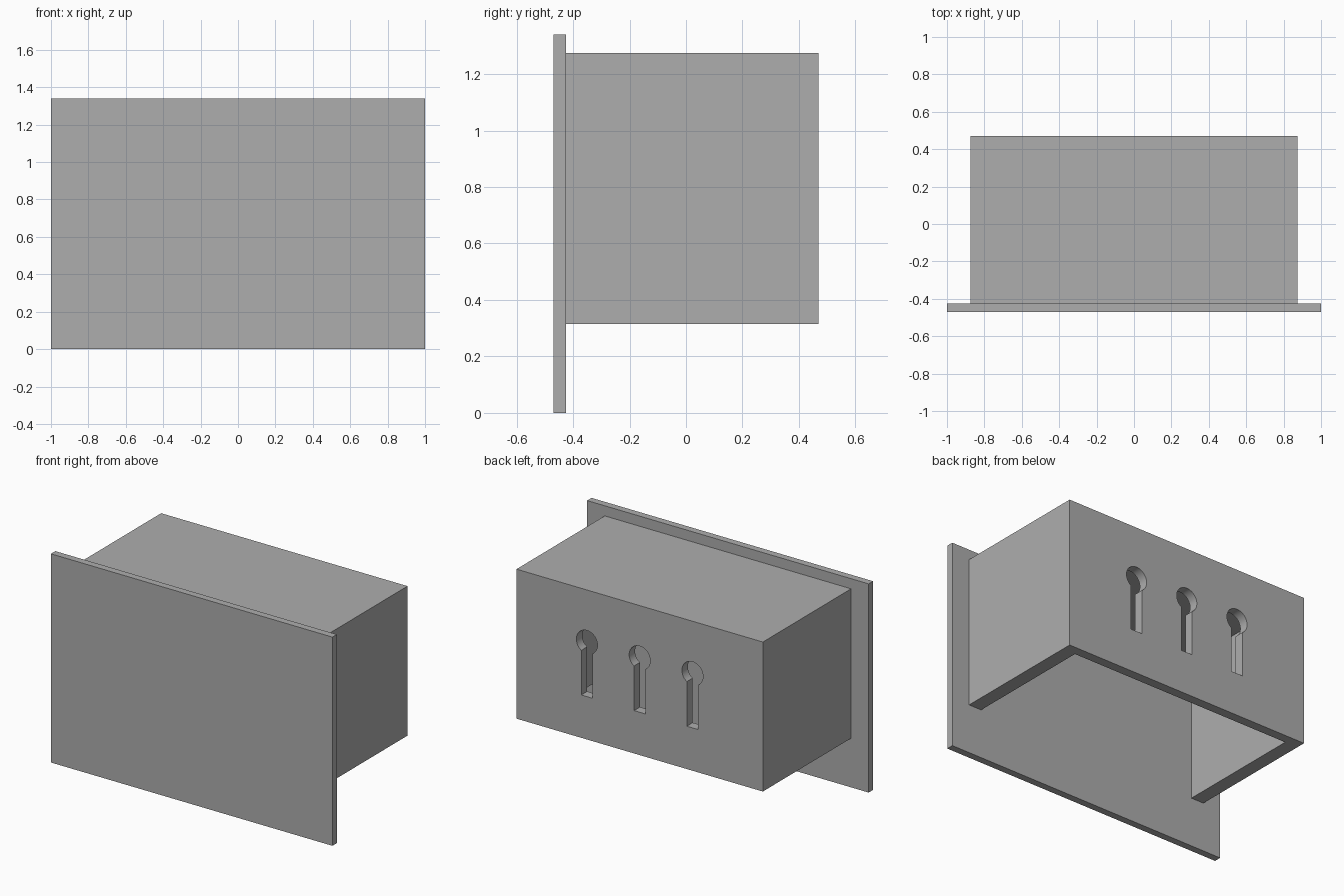
import bpy
import bmesh
import math
from mathutils import Matrix, Vector

cube = bpy.data.objects.get("Cube")
if cube:
    bpy.data.objects.remove(cube, do_unlink=True)

grey = bpy.data.materials.new("plain grey")
grey.use_nodes = True
grey.diffuse_color = (0.42, 0.42, 0.42, 1)
grey.node_tree.nodes["Principled BSDF"].inputs["Base Color"].default_value = grey.diffuse_color


def make_object(name, bm):
    bmesh.ops.recalc_face_normals(bm, faces=bm.faces)
    mesh = bpy.data.meshes.new(name)
    bm.to_mesh(mesh)
    bm.free()
    mesh.materials.append(grey)
    obj = bpy.data.objects.new(name, mesh)
    bpy.context.collection.objects.link(obj)
    return obj


def box(name, low, high):
    low, high = Vector(low), Vector(high)
    bm = bmesh.new()
    place = Matrix.Translation((low + high) / 2) @ Matrix.Diagonal((high - low).to_4d())
    bmesh.ops.create_cube(bm, size=1, matrix=place)
    return make_object(name, bm)


def keyhole(name, x, z, radius, half_slot, slot_bottom, y_from, y_to):
    """Round hole with a narrow slot hanging below it, as a solid cutter."""
    steps = 32
    start = -math.pi / 2 + math.asin(half_slot / radius)
    sweep = -2 * start
    sweep = 2 * math.pi - 2 * math.asin(half_slot / radius)
    outline = [(x + radius * math.cos(start + sweep * i / steps),
                z + radius * math.sin(start + sweep * i / steps)) for i in range(steps + 1)]
    outline += [(x - half_slot, slot_bottom), (x + half_slot, slot_bottom)]
    bm = bmesh.new()
    face = bm.faces.new([bm.verts.new((px, y_from, pz)) for px, pz in outline])
    grown = bmesh.ops.extrude_face_region(bm, geom=[face])
    moved = [v for v in grown["geom"] if isinstance(v, bmesh.types.BMVert)]
    bmesh.ops.translate(bm, verts=moved, vec=(0, y_to - y_from, 0))
    return make_object(name, bm)


def cut(target, cutter):
    mod = target.modifiers.new("cut", "BOOLEAN")
    mod.operation = "DIFFERENCE"
    mod.solver = "EXACT"
    mod.object = cutter
    bpy.context.view_layer.objects.active = target
    bpy.ops.object.modifier_apply(modifier=mod.name)
    bpy.data.objects.remove(cutter, do_unlink=True)


# Front panel
back, seam = 0.47, -0.425
box("front_panel", (-1, -0.47, 0), (1, seam, 1.34))

# Housing: hollow, open underneath and closed at the front by the panel
housing = box("housing", (-0.875, seam, 0.315), (0.875, back, 1.275))
cut(housing, box("cavity", (-0.785, seam - 0.1, 0.2), (0.785, back - 0.06, 1.225)))

# Three keyhole hangers through the back wall
for x in (-0.375, 0, 0.375):
    cut(housing, keyhole("keyhole", x, 0.94, 0.075, 0.04, 0.59, back - 0.15, back + 0.1))

# Smooth hole rims, sharp edges elsewhere
bpy.ops.object.select_all(action="DESELECT")
housing.select_set(True)
bpy.context.view_layer.objects.active = housing
bpy.ops.object.shade_smooth_by_angle(angle=math.radians(30))
